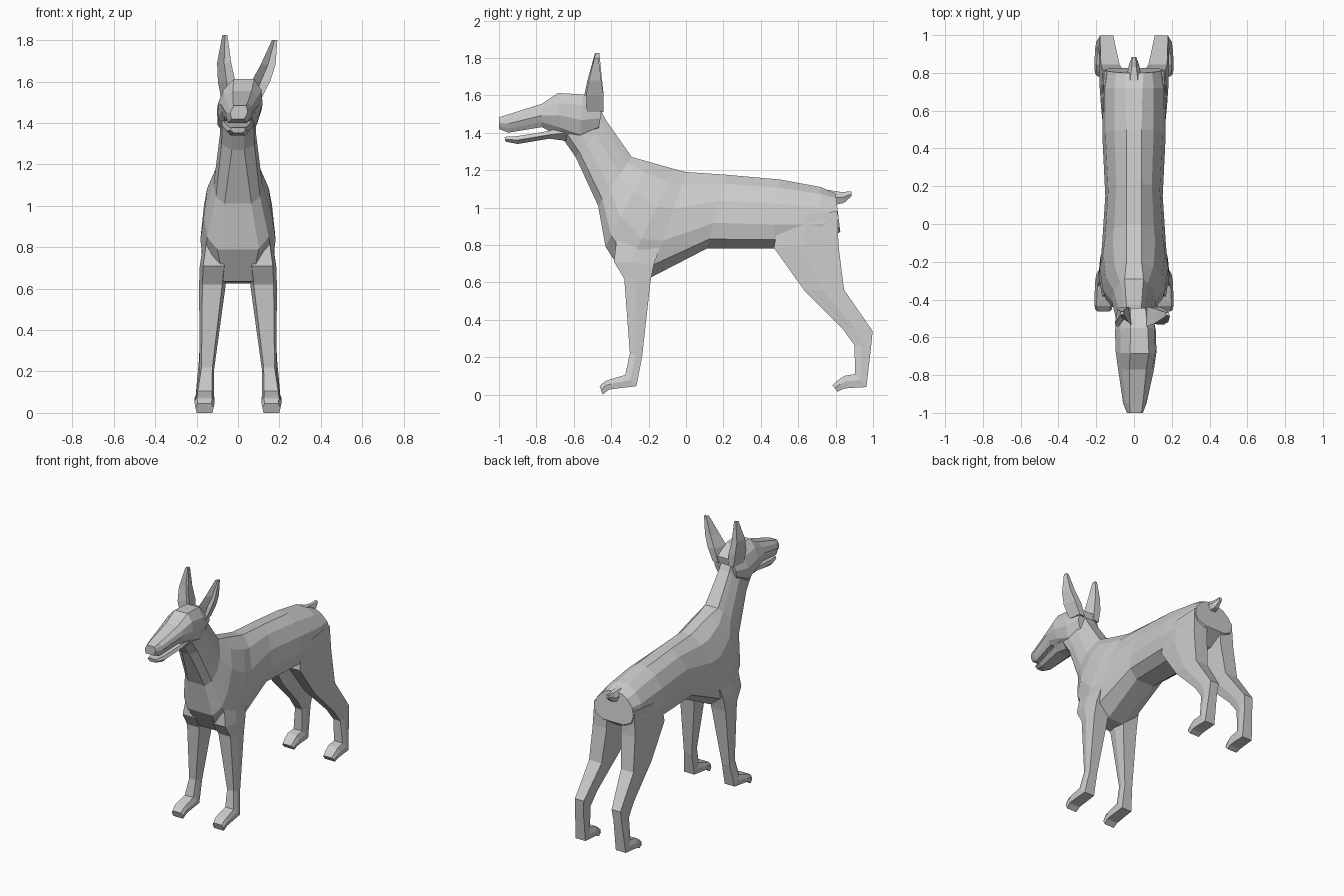
import bpy, bmesh


def loft(name, rings, mirror=False):
    """Skin a row of equal-sized rings and cap both ends."""
    bm = bmesh.new()
    rows = [[bm.verts.new(p) for p in ring] for ring in rings]
    n = len(rows[0])
    for a, b in zip(rows, rows[1:]):
        for i in range(n):
            j = (i + 1) % n
            bm.faces.new((a[i], a[j], b[j], b[i]))
    bm.faces.new(rows[0])
    bm.faces.new(rows[-1])
    bmesh.ops.recalc_face_normals(bm, faces=bm.faces)
    mesh = bpy.data.meshes.new(name)
    bm.to_mesh(mesh)
    bm.free()
    obj = bpy.data.objects.new(name, mesh)
    bpy.context.collection.objects.link(obj)
    if mirror:
        obj.modifiers.new("Mirror", 'MIRROR')
    return obj


def section(yt, zt, yb, zb, w, tw, bw, profile, lean=0.0):
    """Symmetric ring from a top point to a bottom point (both in the side plane)."""
    half = [(0, tw)] + [(t, f * w) for t, f in profile] + [(1, bw)]
    pts = [(x, yt + (yb - yt) * t, zt + (zb - zt) * t) for t, x in half]
    ring = pts + [(-x, y, z) for x, y, z in reversed(pts)]
    return [(x + lean * (z - 1.42), y, z) for x, y, z in ring]


def leg_ring(yf, zf, yb, zb, x0, x1):
    """Six-sided limb ring from a front point to a back point."""
    c, h = (x0 + x1) / 2, (x1 - x0) / 2
    pts = [(0, 0.75), (0.45, 1.0), (1, 0.88)]
    right = [(c + h * f, yf + (yb - yf) * t, zf + (zb - zf) * t) for t, f in pts]
    return right + [(2 * c - x, y, z) for x, y, z in reversed(right)]


def ear_ring(cx, cy, z, hx, hy):
    """Five-point ring with a hollow front."""
    return [(cx - hx, cy - hy, z), (cx, cy - hy * 0.2, z), (cx + hx, cy - hy * 0.8, z),
            (cx + hx * 0.6, cy + hy, z), (cx - hx * 0.6, cy + hy, z)]


# Neck and torso: top y,z / bottom y,z / half width / top and bottom half widths
BODY = [(0.12, 0.62), (0.35, 0.9), (0.65, 1.0), (0.87, 0.9)]
torso = [
    (-0.45, 1.51, -0.66, 1.37, 0.085, 0.04, 0.03),
    (-0.43, 1.47, -0.59, 1.27, 0.088, 0.04, 0.03),
    (-0.29, 1.27, -0.47, 1.01, 0.118, 0.05, 0.065),
    (-0.20, 1.245, -0.43, 0.79, 0.165, 0.04, 0.10),
    (-0.06, 1.205, -0.33, 0.635, 0.182, 0.04, 0.07),
    (0.00, 1.19, -0.19, 0.625, 0.17, 0.04, 0.06),
    (0.22, 1.175, 0.11, 0.78, 0.152, 0.04, 0.07),
    (0.50, 1.15, 0.46, 0.78, 0.168, 0.04, 0.08),
    (0.72, 1.11, 0.72, 0.80, 0.168, 0.045, 0.08),
    (0.80, 1.075, 0.825, 0.87, 0.155, 0.05, 0.08),
]
loft("torso", [section(*s, BODY) for s in torso])

# Head with muzzle, leaning slightly to one side
HEAD = [(0.22, 0.85), (0.5, 1.0), (0.78, 0.88)]
head = [
    (-1.00, 1.483, -1.00, 1.42, 0.042, 0.03, 0.03),
    (-0.95, 1.498, -0.95, 1.40, 0.062, 0.035, 0.045),
    (-0.77, 1.555, -0.77, 1.43, 0.095, 0.045, 0.07),
    (-0.685, 1.612, -0.67, 1.375, 0.108, 0.05, 0.05),
    (-0.55, 1.605, -0.57, 1.33, 0.108, 0.045, 0.04),
    (-0.445, 1.555, -0.47, 1.40, 0.085, 0.04, 0.04),
]
loft("head", [section(*s, HEAD, 0.15) for s in head])

# Lower jaw
jaw = [
    (-0.97, 1.378, -0.965, 1.352, 0.038, 0.03, 0.02),
    (-0.90, 1.382, -0.90, 1.34, 0.055, 0.045, 0.035),
    (-0.73, 1.41, -0.73, 1.368, 0.078, 0.07, 0.045),
    (-0.62, 1.45, -0.63, 1.355, 0.08, 0.07, 0.04),
]
loft("lower_jaw", [section(*s, [(0.5, 1.0)]) for s in jaw])

# Ears: one upright, one splayed
loft("left_ear", [ear_ring(-0.045, -0.49, 1.51, 0.035, 0.05),
                  ear_ring(-0.055, -0.492, 1.60, 0.042, 0.052),
                  ear_ring(-0.067, -0.487, 1.69, 0.034, 0.037),
                  ear_ring(-0.063, -0.475, 1.825, 0.012, 0.012)])
loft("right_ear", [ear_ring(0.075, -0.49, 1.51, 0.035, 0.05),
                   ear_ring(0.11, -0.492, 1.60, 0.045, 0.052),
                   ear_ring(0.145, -0.49, 1.68, 0.036, 0.037),
                   ear_ring(0.177, -0.48, 1.80, 0.013, 0.012)])

# Front legs with paws: front y,z / back y,z / inner and outer x
front = [
    (-0.37, 0.84, -0.12, 0.84, 0.05, 0.165),
    (-0.385, 0.71, -0.17, 0.70, 0.05, 0.185),
    (-0.33, 0.62, -0.19, 0.605, 0.06, 0.188),
    (-0.30, 0.22, -0.235, 0.20, 0.115, 0.185),
    (-0.325, 0.105, -0.265, 0.045, 0.115, 0.205),
    (-0.41, 0.08, -0.39, 0.03, 0.113, 0.21),
    (-0.435, 0.07, -0.415, 0.025, 0.113, 0.21),
    (-0.462, 0.045, -0.445, 0.0, 0.118, 0.205),
]
loft("front_leg", [leg_ring(*s) for s in front], True)

# Hind legs with paws
hind = [
    (0.50, 0.95, 0.81, 0.98, 0.05, 0.165),
    (0.47, 0.785, 0.815, 0.80, 0.05, 0.175),
    (0.63, 0.56, 0.845, 0.56, 0.07, 0.182),
    (0.835, 0.355, 0.998, 0.34, 0.105, 0.185),
    (0.90, 0.265, 0.99, 0.26, 0.115, 0.188),
    (0.905, 0.11, 0.965, 0.04, 0.115, 0.205),
    (0.845, 0.10, 0.87, 0.035, 0.113, 0.21),
    (0.81, 0.075, 0.84, 0.03, 0.113, 0.21),
    (0.782, 0.05, 0.81, 0.015, 0.118, 0.205),
]
loft("hind_leg", [leg_ring(*s) for s in hind], True)

# Docked tail
tail = [
    (0.72, 1.10, 0.78, 1.01, 0.045, 0.025, 0.025),
    (0.83, 1.083, 0.845, 1.025, 0.028, 0.012, 0.015),
    (0.885, 1.086, 0.885, 1.06, 0.012, 0.008, 0.008),
]
loft("tail", [section(*s, [(0.5, 1.0)]) for s in tail])
